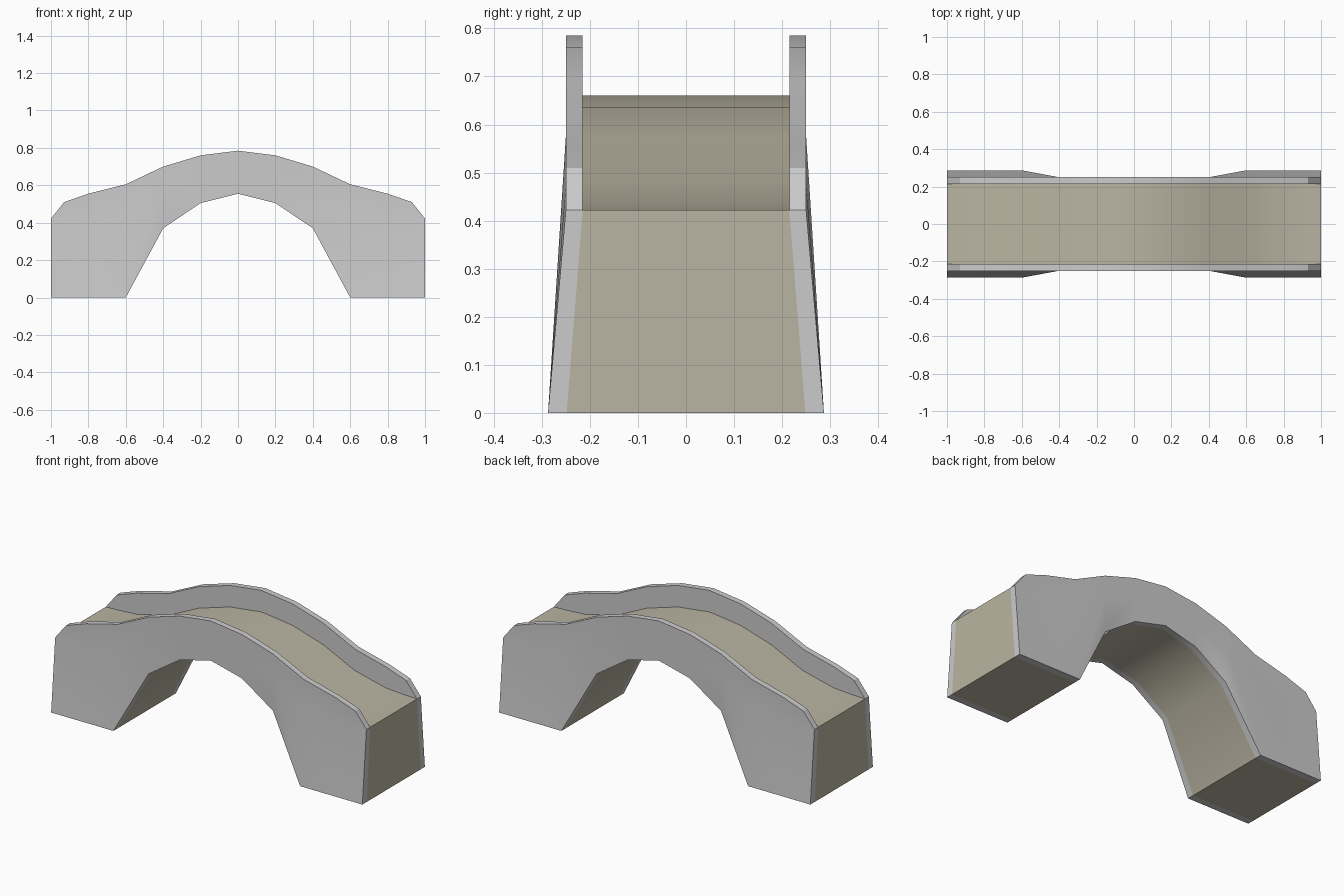
import bpy, bmesh, math

if "Cube" in bpy.data.objects:
    bpy.data.objects.remove(bpy.data.objects["Cube"])

# Half profile from the crown outwards: x, parapet top z, deck z, underside z, foot flare
HALF = [
    (0.00, 0.785, 0.660, 0.555, 0.0),
    (0.20, 0.760, 0.635, 0.505, 0.0),
    (0.40, 0.700, 0.575, 0.370, 0.0),
    (0.60, 0.605, 0.480, 0.000, 0.037),
    (0.80, 0.555, 0.432, 0.000, 0.037),
    (0.93, 0.510, 0.424, 0.000, 0.037),
    (1.00, 0.422, 0.422, 0.000, 0.037),
]
STATIONS = [(-s[0], *s[1:]) for s in HALF[:0:-1]] + HALF
INNER, OUTER = 0.215, 0.25


def loft(name, section, skip, flip=False, split=None):
    """Skin a (y, z) cross-section along the bridge and cap both ends."""
    bm = bmesh.new()
    rings = [[bm.verts.new((s[0], y, z)) for y, z in section(*s[1:])]
             for s in STATIONS]
    n = len(rings[0])

    def face(vs):
        bm.faces.new(vs[::-1] if flip else vs)

    for i in range(len(rings) - 1):
        for j in range(n):
            if j in skip:
                continue
            k = (j + 1) % n
            a, b = rings[i][j], rings[i + 1][j]
            c, d = rings[i + 1][k], rings[i][k]
            if j == split:
                # flared panels fold along the diagonal towards the foot
                if a.co.x >= 0:
                    face([a, b, c]); face([a, c, d])
                else:
                    face([a, b, d]); face([b, c, d])
            else:
                face([a, b, c, d])
    face(rings[0])
    face(rings[-1][::-1])
    bmesh.ops.remove_doubles(bm, verts=bm.verts[:], dist=1e-5)
    me = bpy.data.meshes.new(name)
    bm.to_mesh(me)
    bm.free()
    me.shade_smooth()
    me.set_sharp_from_angle(angle=math.radians(32))
    ob = bpy.data.objects.new(name, me)
    bpy.context.collection.objects.link(ob)
    return ob


# Deck, arch underside and end faces (sides are covered by the walls)
def deck_section(top, deck, bottom, flare):
    w = INNER + flare * 0.9
    return [(-INNER, deck), (INNER, deck), (w, bottom), (-w, bottom)]


core = loft("bridge_deck", deck_section, skip={1, 3})
tan = bpy.data.materials.new("tan_paving")
tan.diffuse_color = (0.49, 0.46, 0.36, 1)
tan.use_nodes = True
tan.node_tree.nodes["Principled BSDF"].inputs["Base Color"].default_value = tan.diffuse_color
core.data.materials.append(tan)

# Side walls with parapets, flaring outwards at the feet
for name, side in (("front_wall", -1), ("back_wall", 1)):
    def wall_section(top, deck, bottom, flare, side=side):
        return [(side * y, z) for y, z in (
            (INNER, deck), (INNER, top), (OUTER, top), (OUTER, deck),
            (OUTER + flare, bottom), (INNER + flare * 0.9, bottom))]
    loft(name, wall_section, skip={5}, flip=side < 0, split=3)
